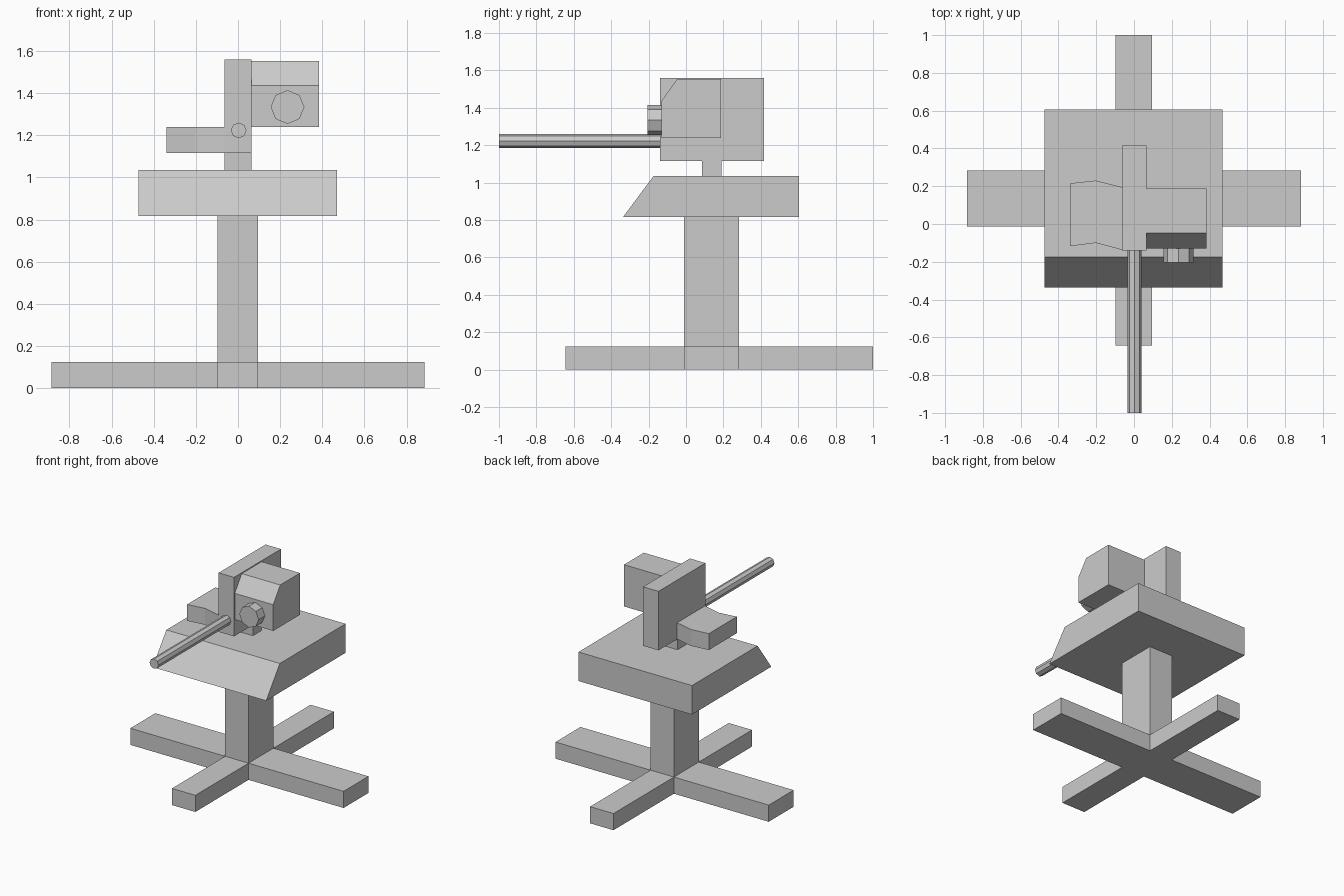
import bpy, bmesh
from math import cos, sin, tau

if "Cube" in bpy.data.objects:
    bpy.data.objects.remove(bpy.data.objects["Cube"])


def prism(name, points, axis, start, end):
    """Extrude a 2D outline along an axis: x uses (y, z), y uses (x, z), z uses (x, y)."""
    place = {'x': lambda a, b, t: (t, a, b),
             'y': lambda a, b, t: (a, t, b),
             'z': lambda a, b, t: (a, b, t)}[axis]
    bm = bmesh.new()
    lo = [bm.verts.new(place(a, b, start)) for a, b in points]
    hi = [bm.verts.new(place(a, b, end)) for a, b in points]
    bm.faces.new(lo)
    bm.faces.new(hi)
    for i in range(len(points)):
        j = (i + 1) % len(points)
        bm.faces.new((lo[i], lo[j], hi[j], hi[i]))
    bmesh.ops.recalc_face_normals(bm, faces=bm.faces)
    mesh = bpy.data.meshes.new(name)
    bm.to_mesh(mesh)
    bm.free()
    obj = bpy.data.objects.new(name, mesh)
    bpy.context.collection.objects.link(obj)
    return obj


def box(name, x, y, z):
    return prism(name, [(x[0], y[0]), (x[1], y[0]), (x[1], y[1]), (x[0], y[1])], 'z', *z)


def octagon(cx, cz, r):
    return [(cx + r * cos(tau * i / 8), cz + r * sin(tau * i / 8)) for i in range(8)]


# Cross-shaped foot and post
l, r, f, b = -0.098, 0.096, -0.012, 0.283
prism("cross_foot", [(l, -0.643), (r, -0.643), (r, f), (0.885, f), (0.885, b), (r, b),
                     (r, 1.0), (l, 1.0), (l, b), (-0.885, b), (-0.885, f), (l, f)],
      'z', 0, 0.125)
box("post", (l, r), (f, b), (0.125, 0.817))

# Wide platform with sloped front
prism("platform", [(-0.336, 0.817), (0.605, 0.817), (0.605, 1.035), (-0.174, 1.035)],
      'x', -0.473, 0.469)

# Neck and upright central plate
box("neck", (-0.063, 0.063), (0.086, 0.19), (1.035, 1.117))
box("central_plate", (-0.063, 0.065), (-0.14, 0.416), (1.117, 1.56))

# Side housing with chamfered top front edge, and its lens
prism("side_housing", [(-0.131, 1.24), (0.187, 1.24), (0.187, 1.553),
                       (-0.048, 1.553), (-0.131, 1.437)], 'x', 0.065, 0.384)
prism("lens", octagon(0.235, 1.334, 0.08), 'y', -0.205, -0.131)

# Side pod on the other flank
prism("side_pod", [(-0.34, -0.118), (-0.203, -0.1), (-0.063, -0.137),
                   (-0.063, 0.195), (-0.203, 0.23), (-0.34, 0.215)], 'z', 1.117, 1.24)

# Barrel
prism("barrel", octagon(0.003, 1.223, 0.037), 'y', -1.0, -0.14)
